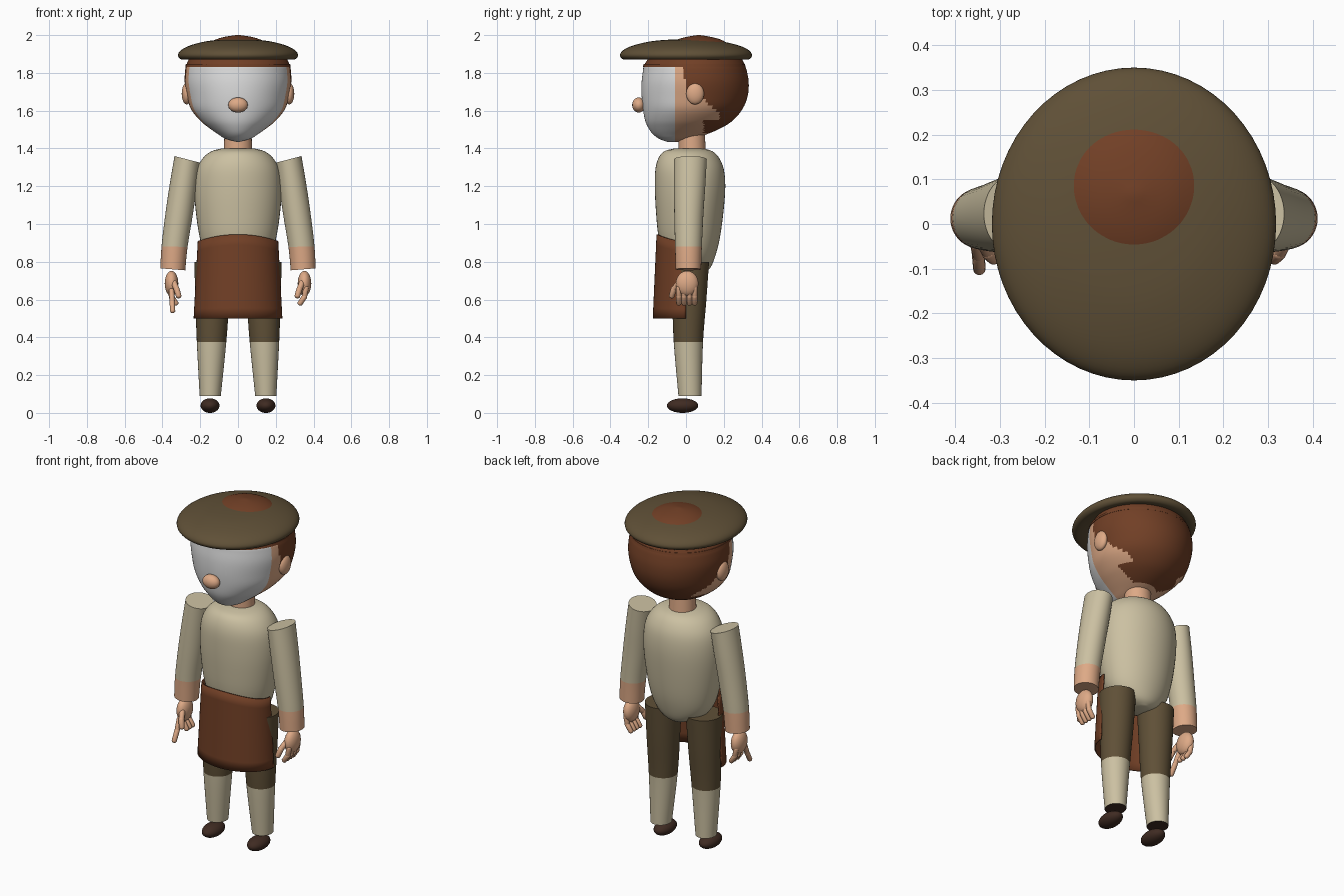
import bpy, bmesh, math
from mathutils import Vector

cube = bpy.data.objects.get("Cube")
if cube:
    bpy.data.objects.remove(cube, do_unlink=True)


def material(name, rgb):
    m = bpy.data.materials.new(name)
    m.use_nodes = True
    m.diffuse_color = (*rgb, 1)
    m.node_tree.nodes["Principled BSDF"].inputs["Base Color"].default_value = (*rgb, 1)
    return m


BEIGE = material("beige cloth", (0.60, 0.53, 0.36))
SKIN = material("skin", (0.73, 0.40, 0.24))
BROWN = material("red brown", (0.165, 0.05, 0.019))
OLIVE = material("olive brown", (0.115, 0.08, 0.038))
WHITE = material("white", (0.72, 0.72, 0.72))
DARK = material("dark leather", (0.05, 0.024, 0.016))


def finish(name, bm, mats, rule=None):
    """Turn a bmesh into a smooth object, coloured by a rule on face centres."""
    bmesh.ops.recalc_face_normals(bm, faces=bm.faces)
    if rule:
        for f in bm.faces:
            f.material_index = rule(f.calc_center_median(), f)
    me = bpy.data.meshes.new(name)
    bm.to_mesh(me)
    bm.free()
    for m in mats:
        me.materials.append(m)
    ob = bpy.data.objects.new(name, me)
    bpy.context.collection.objects.link(ob)
    bpy.ops.object.select_all(action="DESELECT")
    ob.select_set(True)
    bpy.context.view_layer.objects.active = ob
    bpy.ops.object.shade_smooth_by_angle(angle=math.radians(40))
    return ob


def spline(rows, sub):
    """Catmull-Rom interpolation through rows of numbers."""
    out = []
    for i in range(len(rows) - 1):
        p0, p1, p2 = rows[max(i - 1, 0)], rows[i], rows[i + 1]
        p3 = rows[min(i + 2, len(rows) - 1)]
        for k in range(sub):
            t = k / sub
            out.append([b + 0.5 * t * (c - a + t * (2*a - 5*b + 4*c - d + t * (3*(b - c) + d - a)))
                        for a, b, c, d in zip(p0, p1, p2, p3)])
    return out + [list(rows[-1])]


def loft(rows, sub=4, seg=48, side=1):
    """Elliptical rings; each row is z, centre x, half width, front y, back y, tilt."""
    bm = bmesh.new()
    rings = []
    for z, cx, hw, yf, yb, tilt in spline(rows, sub):
        ring = []
        for k in range(seg):
            a = math.tau * k / seg
            dx = hw * math.cos(a)
            y = (yf + yb) / 2 + (yb - yf) / 2 * math.sin(a)
            ring.append(bm.verts.new((side * (cx + dx), y, z + tilt * dx)))
        rings.append(ring)
    for r, q in zip(rings, rings[1:]):
        for k in range(seg):
            n = (k + 1) % seg
            bm.faces.new((r[k], r[n], q[n], q[k]))
    bm.faces.new(rings[0])
    bm.faces.new(rings[-1])
    return bm


def centred(rows):
    return [(z, 0, hw, yf, yb, 0) for z, hw, yf, yb in rows]


def ellipsoid(name, loc, radii, mat, seg=32):
    bm = bmesh.new()
    bmesh.ops.create_uvsphere(bm, u_segments=seg, v_segments=seg // 2, radius=1)
    bmesh.ops.scale(bm, vec=radii, verts=bm.verts)
    bmesh.ops.translate(bm, vec=loc, verts=bm.verts)
    return finish(name, bm, [mat])


def finger_bone(name, a, b, r):
    """Rounded finger segment between two points."""
    a, b = Vector(a), Vector(b)
    bm = bmesh.new()
    bmesh.ops.create_uvsphere(bm, u_segments=12, v_segments=10, radius=r)
    half = (b - a).length / 2
    turn = (b - a).to_track_quat("Z", "Y")
    for v in bm.verts:
        v.co.z += half if v.co.z > 0 else -half
        v.co = turn @ v.co + (a + b) / 2
    finish(name, bm, [SKIN])


# Head: white face in front, skin at the sides, painted hair
head = loft(centred([
    (1.435, .01, -.1, -.02), (1.45, .065, -.14, .03), (1.475, .105, -.175, .11),
    (1.51, .155, -.2, .19), (1.55, .203, -.217, .25), (1.61, .25, -.228, .3),
    (1.68, .27, -.235, .327), (1.75, .282, -.235, .332), (1.81, .28, -.228, .322),
    (1.84, .274, -.222, .312), (1.88, .255, -.195, .293), (1.92, .217, -.15, .265),
    (1.95, .175, -.105, .23), (1.975, .122, -.052, .187), (1.99, .075, 0, .135),
    (2, .01, .06, .075)]), seg=112)
bmesh.ops.bisect_plane(head, geom=head.verts[:] + head.edges[:] + head.faces[:],
                       plane_co=(0, -.058, 0), plane_no=(0, 1, 0))


def head_colour(c, f):
    y, z = c.y, c.z
    if z > 1.84:
        return 2
    if y < -.058:
        return 0
    temple = z > 1.7 and y > -.02 + .17 * (1.84 - z)
    behind_ear = y > .09 and z > 1.66 - .8 * (y - .09)
    nape = z > 1.48 and (y > .18 or (y > .095 and z < 1.545))
    return 2 if temple or behind_ear or nape else 1


finish("head", head, [WHITE, SKIN, BROWN], head_colour)
finish("hair_fringe", loft(centred([(1.832, .279, -.228, .316), (1.846, .276, -.225, .312)]), 1), [BROWN])
ellipsoid("nose", (0, -.25, 1.63), (.052, .035, .04), SKIN)
finish("neck", loft(centred([(1.37, .075, -.04, .105), (1.48, .072, -.04, .1)]), 1), [SKIN])

# Flat cap, with the crown of the head showing on top
hat_profile = [(.72, 1.885), (.85, 1.873), (.95, 1.872), (1, 1.893), (.95, 1.92),
               (.8, 1.945), (.55, 1.966), (.3, 1.975), (.02, 1.978)]
finish("hat", loft([(z, 0, .318 * r, -.35 * r, .35 * r, 0) for r, z in hat_profile], seg=64), [OLIVE])

# Shirt body
finish("torso", loft(centred([
    (.745, .03, .02, .1), (.77, .11, -.06, .13), (.83, .17, -.11, .155),
    (.93, .203, -.145, .18), (1.08, .225, -.16, .2), (1.2, .23, -.165, .208),
    (1.29, .218, -.162, .2), (1.35, .185, -.145, .175), (1.385, .14, -.115, .14),
    (1.4, .085, -.06, .09)])), [BEIGE])

# Apron: curved sheet round the front
apron = bmesh.new()
cols, levels = 40, 8
grid = []
for j in range(levels + 1):
    t = j / levels
    row = []
    for i in range(cols + 1):
        a = math.pi * (i / cols - .5)
        top = .945 - .035 * math.sin(a) ** 2
        row.append(apron.verts.new((math.sin(a) * (.235 - .022 * t),
                                    -math.cos(a) * (.176 - .02 * t), .5 + t * (top - .5))))
    grid.append(row)
for r, q in zip(grid, grid[1:]):
    for i in range(cols):
        apron.faces.new((r[i], r[i + 1], q[i + 1], q[i]))
apron_ob = finish("apron", apron, [BROWN])
thick = apron_ob.modifiers.new("thickness", "SOLIDIFY")
thick.thickness = .008

# Limbs on both sides
for side, label in ((1, "left"), (-1, "right")):
    ellipsoid(label + "_ear", (side * .272, .048, 1.69), (.026, .047, .057), SKIN)

    finish(label + "_leg", loft([
        (.09, .147, .056, -.04, .082, 0), (.375, .14, .078, -.065, .09, 0),
        (.6, .136, .09, -.073, .108, 0), (.8, .133, .098, -.08, .122, 0)], side=side),
        [BEIGE, OLIVE, DARK],
        lambda c, f: 2 if c.z < .092 else int(c.z > .375))
    ellipsoid(label + "_shoe", (side * .148, -.018, .0385), (.05, .083, .0385), DARK)

    finish(label + "_arm", loft([
        (.76, .345, .066, -.055, .08, .08), (.88, .336, .069, -.058, .084, .02),
        (1.05, .312, .073, -.062, .092, 0), (1.2, .29, .072, -.064, .102, .1),
        (1.342, .268, .068, -.064, .11, .26)], side=side),
        [SKIN, BEIGE], lambda c, f: int(c.z > .88))

    # Hand: palm, four curled fingers and a thumb; the right index points down
    ellipsoid(label + "_palm", (side * .352, .006, .685), (.036, .06, .067), SKIN, 24)
    for k, finger in enumerate(("index", "middle", "ring", "little")):
        y = -.038 + .028 * k
        joints = [(.36, y, .66), (.352, y, .615), (.33, y, .582)]
        if side < 0 and finger == "index":
            joints = [(.352, -.045, .645), (.348, -.072, .59), (.346, -.1, .542)]
        joints = [(side * x, y, z) for x, y, z in joints]
        for n in range(2):
            finger_bone(f"{label}_{finger}_finger_{n + 1}", joints[n], joints[n + 1], .0145)
    thumb = [(.34, -.035, .69), (.325, -.065, .655), (.315, -.075, .622)]
    thumb = [(side * x, y, z) for x, y, z in thumb]
    for n in range(2):
        finger_bone(f"{label}_thumb_{n + 1}", thumb[n], thumb[n + 1], .016)
